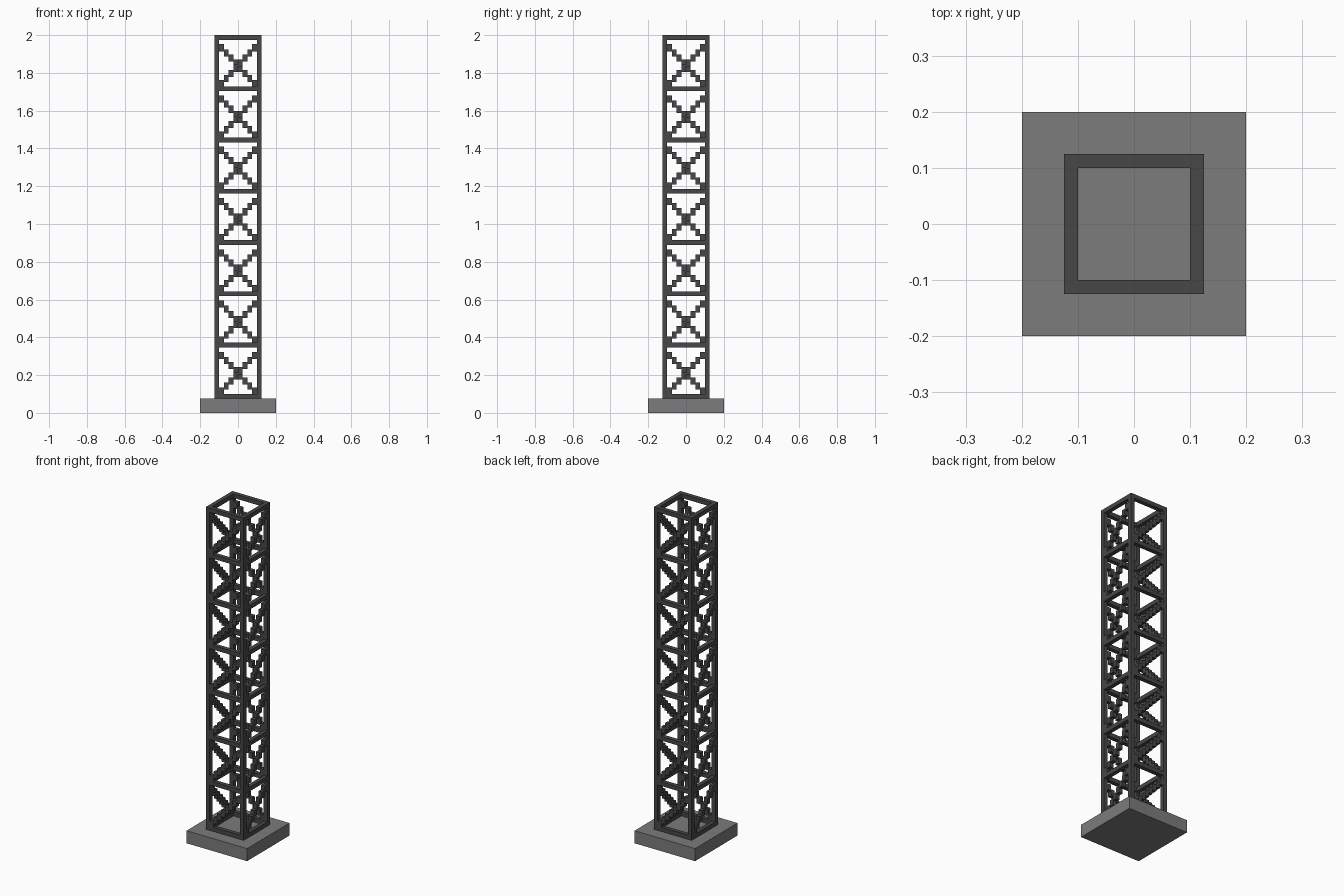
import bpy, bmesh, math
from mathutils import Matrix, Vector

cube = bpy.data.objects.get("Cube")
if cube:
    bpy.data.objects.remove(cube, do_unlink=True)

BAR = 0.025          # beam thickness
HALF = 0.1125        # centre of legs and rails
PLINTH = 0.075       # plinth height
TOP = 2.0
BAYS = 7
LOW = PLINTH + BAR / 2
BAY = (TOP - BAR - PLINTH) / BAYS
STEPS = 10


def material(name, value):
    mat = bpy.data.materials.new(name)
    mat.use_nodes = True
    color = (value, value, value, 1)
    mat.diffuse_color = color
    mat.node_tree.nodes["Principled BSDF"].inputs["Base Color"].default_value = color
    return mat


def add_box(bm, center, size, turn=0):
    matrix = (Matrix.Rotation(turn * math.pi / 2, 4, "Z")
              @ Matrix.Translation(Vector(center))
              @ Matrix.Diagonal((*size, 1)))
    bmesh.ops.create_cube(bm, size=1, matrix=matrix)


def finish(bm, name, mat):
    mesh = bpy.data.meshes.new(name)
    bm.to_mesh(mesh)
    bm.free()
    mesh.materials.append(mat)
    obj = bpy.data.objects.new(name, mesh)
    bpy.context.collection.objects.link(obj)
    return obj


concrete = material("concrete grey", 0.2)
steel = material("dark steel", 0.063)

# Square plinth
bm = bmesh.new()
add_box(bm, (0, 0, PLINTH / 2), (0.4, 0.4, PLINTH))
finish(bm, "plinth", concrete)

# Four corner legs
bm = bmesh.new()
for turn in range(4):
    add_box(bm, (-HALF, -HALF, (PLINTH + TOP) / 2), (BAR, BAR, TOP - PLINTH), turn)
finish(bm, "corner_legs", steel)

# Horizontal rails between the legs at every level
bm = bmesh.new()
for turn in range(4):
    for level in range(BAYS + 1):
        add_box(bm, (0, -HALF, LOW + level * BAY), (2 * HALF - BAR, BAR, BAR), turn)
finish(bm, "horizontal_rails", steel)

# One stepped diagonal brace per bay on each side
bm = bmesh.new()
for turn in range(4):
    for bay in range(BAYS):
        for step in range(1, STEPS - 1):
            x = -HALF + step * BAR
            z = LOW + (bay + step / STEPS) * BAY
            add_box(bm, (x, -HALF, z), (BAR, BAR, BAR * 1.5), turn)
finish(bm, "diagonal_braces", steel)
